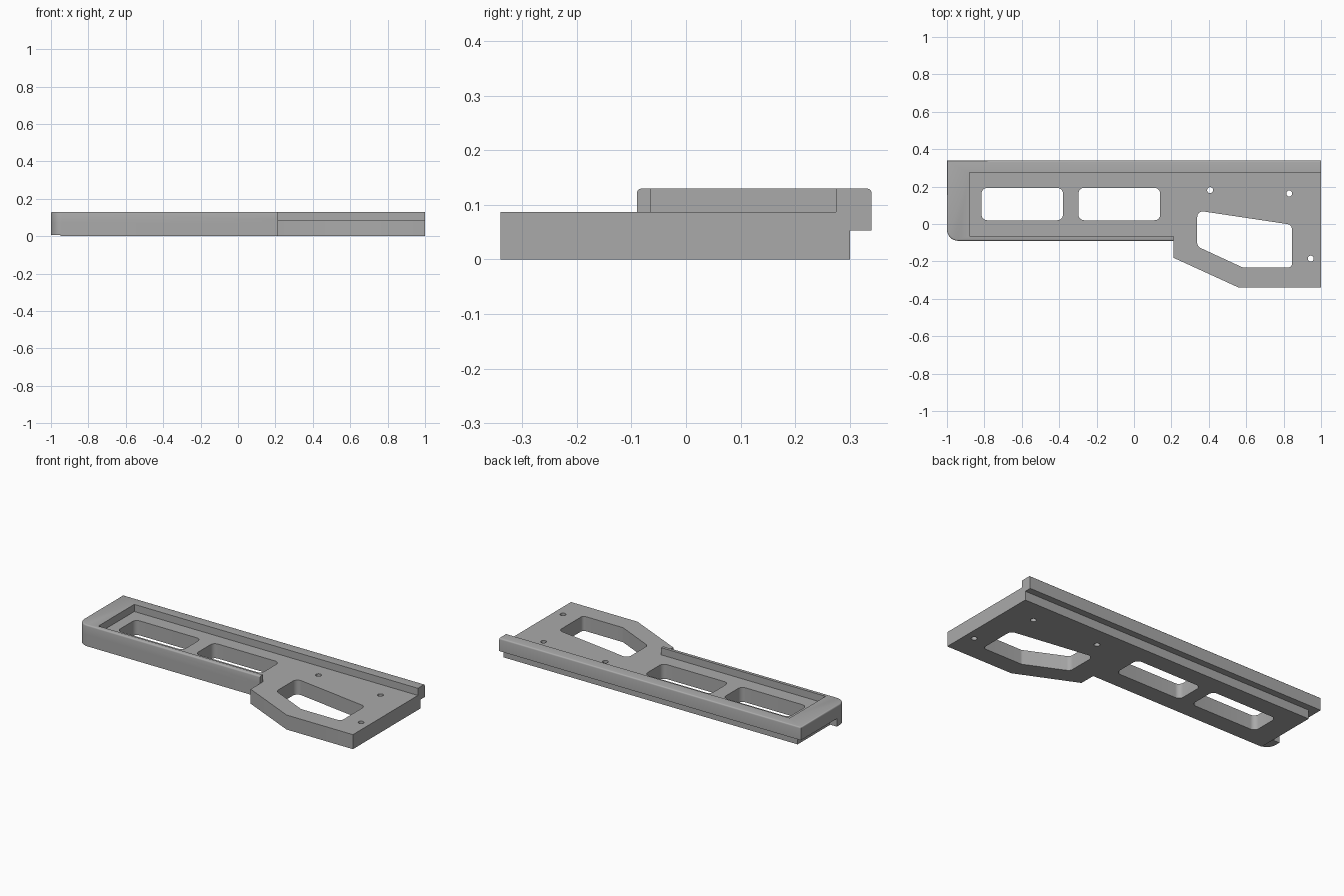
import bpy, bmesh, math
from mathutils import Vector

cube = bpy.data.objects.get("Cube")
if cube:
    bpy.data.objects.remove(cube, do_unlink=True)

grey = bpy.data.materials.new("plain grey")
grey.use_nodes = True
grey.diffuse_color = (0.4, 0.4, 0.4, 1)
grey.node_tree.nodes["Principled BSDF"].inputs["Base Color"].default_value = (0.4, 0.4, 0.4, 1)


def rounded(corners, steps=8):
    """Outline from (x, y[, radius]) corners, with arcs at the radii."""
    out = []
    for i, c in enumerate(corners):
        p = Vector(c[:2])
        r = c[2] if len(c) > 2 else 0
        if not r:
            out.append(p)
            continue
        a = (Vector(corners[i - 1][:2]) - p).normalized()
        b = (Vector(corners[(i + 1) % len(corners)][:2]) - p).normalized()
        half = a.angle(b) / 2
        centre = p + (a + b).normalized() * r / math.sin(half)
        start = p + a * r / math.tan(half) - centre
        end = p + b * r / math.tan(half) - centre
        turn = math.atan2(start.x * end.y - start.y * end.x, start.dot(end))
        for k in range(steps + 1):
            t = turn * k / steps
            out.append(centre + Vector((start.x * math.cos(t) - start.y * math.sin(t),
                                        start.x * math.sin(t) + start.y * math.cos(t))))
    return out


def prism(name, outline, z0, z1, soften=None):
    """Extruded outline; soften(midpoint) picks the top edges to round."""
    bm = bmesh.new()
    low = bm.faces.new([bm.verts.new((p.x, p.y, z0)) for p in outline])
    top = bmesh.ops.extrude_face_region(bm, geom=[low])["geom"]
    bmesh.ops.translate(bm, verts=[v for v in top if isinstance(v, bmesh.types.BMVert)],
                        vec=(0, 0, z1 - z0))
    bmesh.ops.recalc_face_normals(bm, faces=bm.faces)
    if soften:
        picked = [e for e in bm.edges if all(v.co.z > z1 - 0.001 for v in e.verts)
                  and soften((e.verts[0].co + e.verts[1].co) / 2)]
        bmesh.ops.bevel(bm, geom=picked, offset=0.008, segments=3, profile=0.5,
                        affect='EDGES', clamp_overlap=True)
    mesh = bpy.data.meshes.new(name)
    bm.to_mesh(mesh)
    bm.free()
    mesh.materials.append(grey)
    ob = bpy.data.objects.new(name, mesh)
    bpy.context.collection.objects.link(ob)
    return ob


def combine(target, tool, operation):
    mod = target.modifiers.new(operation, 'BOOLEAN')
    mod.operation, mod.solver, mod.object = operation, 'EXACT', tool
    bpy.context.view_layer.objects.active = target
    bpy.ops.object.modifier_apply(modifier=mod.name)
    bpy.data.objects.remove(tool, do_unlink=True)


# Base plate with the angled grip section
body = prism("base_plate", rounded([
    (-0.95, -0.085), (0.21, -0.085), (0.21, -0.18), (0.56, -0.34),
    (1, -0.34), (1, 0.30), (-0.95, 0.30)]), 0, 0.087)

# Raised rim, open toward the grip and overhanging the back and end
rim = prism("raised_rim", rounded([
    (-1, -0.09, 0.06), (0.21, -0.09), (0.21, -0.065), (-0.88, -0.065),
    (-0.88, 0.275), (1, 0.275), (1, 0.34), (-1, 0.34)]), 0.053, 0.13,
    soften=lambda m: m.y > 0.33 or m.x < -0.935 or m.y < -0.085)

# Front wall skirt wrapping the rounded corner
skirt = prism("front_skirt", rounded([
    (-1, -0.09, 0.06), (0.21, -0.09), (0.21, -0.07), (-0.93, -0.07),
    (-0.93, 0), (-1, 0)]), 0.005, 0.07)
combine(body, skirt, 'UNION')
combine(body, rim, 'UNION')

# Two slots and the grip opening
openings = [[(x, 0.02, 0.03), (x + w, 0.02, 0.03), (x + w, 0.193, 0.03), (x, 0.193, 0.03)]
            for x, w in ((-0.815, 0.435), (-0.297, 0.437))]
openings.append([(0.338, 0.072, 0.03), (0.338, -0.12, 0.03), (0.58, -0.232, 0.03),
                 (0.845, -0.232, 0.02), (0.845, -0.004, 0.03)])
for outline in openings:
    combine(body, prism("cutter", rounded(outline), -0.1, 0.2), 'DIFFERENCE')

# Screw holes
for x, y in ((0.407, 0.181), (0.83, 0.163), (0.945, -0.185)):
    ring = [Vector((x + 0.016 * math.cos(k * math.tau / 24),
                    y + 0.016 * math.sin(k * math.tau / 24))) for k in range(24)]
    combine(body, prism("cutter", ring, -0.1, 0.2), 'DIFFERENCE')

body.name = "slotted_grip_plate"
bpy.ops.object.select_all(action='DESELECT')
body.select_set(True)
bpy.context.view_layer.objects.active = body
bpy.ops.object.shade_smooth_by_angle(angle=math.radians(32))
